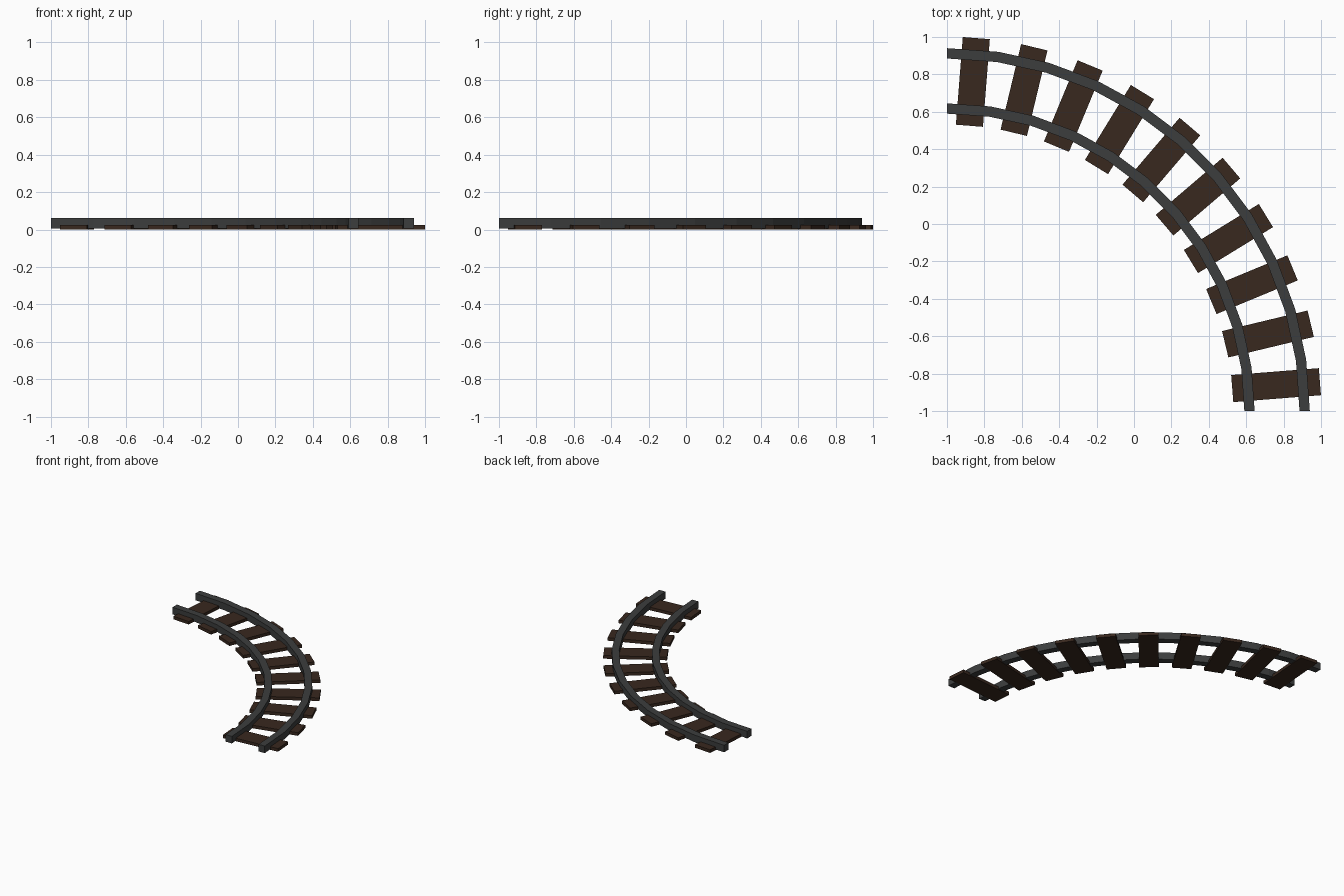
import bpy, bmesh
from math import sin, cos, pi, radians
from mathutils import Matrix

if "Cube" in bpy.data.objects:
    bpy.data.objects.remove(bpy.data.objects["Cube"])

CORNER = Matrix.Translation((-1, -1, 0))  # centre of the bend


def material(name, color):
    m = bpy.data.materials.new(name)
    m.diffuse_color = color
    m.use_nodes = True
    m.node_tree.nodes["Principled BSDF"].inputs["Base Color"].default_value = m.diffuse_color
    return m


steel = material("dark_steel", (0.045, 0.047, 0.047, 1))
wood = material("dark_wood", (0.04, 0.021, 0.013, 1))


def finish(name, bm, mat):
    bmesh.ops.recalc_face_normals(bm, faces=bm.faces)
    me = bpy.data.meshes.new(name)
    bm.to_mesh(me)
    bm.free()
    me.materials.append(mat)
    ob = bpy.data.objects.new(name, me)
    bpy.context.collection.objects.link(ob)
    ob.matrix_world = CORNER
    return ob


def rail(name, r0, r1, z0=0.005, z1=0.062, segments=11):
    # rectangular section swept through a quarter turn
    bm = bmesh.new()
    rings = []
    for i in range(segments + 1):
        a = i / segments * pi / 2
        rings.append([bm.verts.new((r * cos(a), r * sin(a), z))
                      for r, z in ((r0, z0), (r1, z0), (r1, z1), (r0, z1))])
    for p, q in zip(rings, rings[1:]):
        for k in range(4):
            n = (k + 1) % 4
            bm.faces.new((p[k], p[n], q[n], q[k]))
    bm.faces.new(rings[0])
    bm.faces.new(rings[-1])
    finish(name, bm, steel)


def sleeper(name, angle, r0=1.53, r1=2.0, width=0.145, height=0.025):
    # flat board laid across the rails
    bm = bmesh.new()
    m = (Matrix.Rotation(angle, 4, 'Z')
         @ Matrix.Translation(((r0 + r1) / 2, 0, height / 2))
         @ Matrix.Diagonal((r1 - r0, width, height, 1)))
    bmesh.ops.create_cube(bm, size=1, matrix=m)
    finish(name, bm, wood)


rail("inner_rail", 1.59, 1.645)
rail("outer_rail", 1.885, 1.94)
for i in range(10):
    sleeper(f"sleeper_{i + 1}", radians(4.5 + 9 * i))
